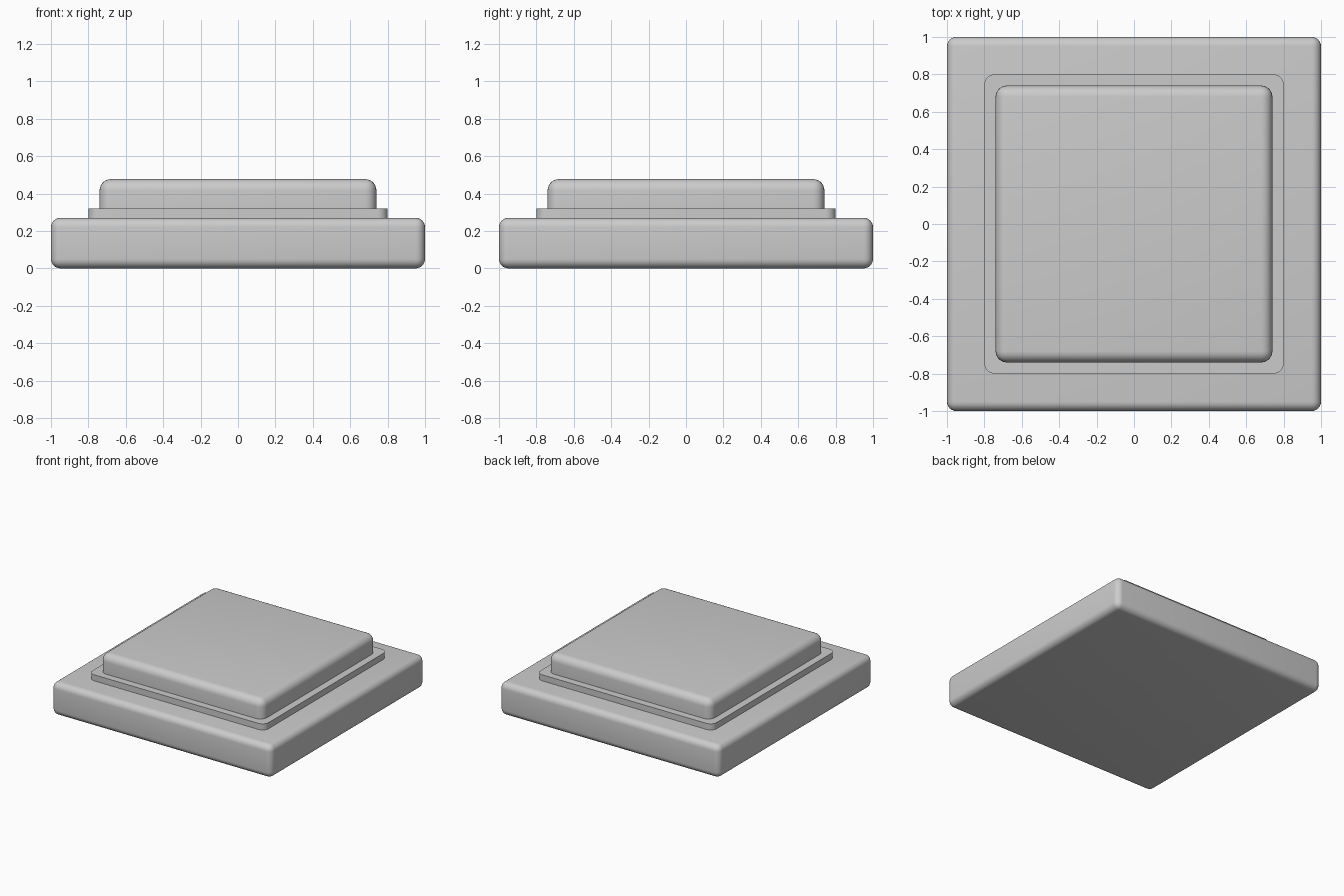
import bpy, bmesh
from math import radians

if "Cube" in bpy.data.objects:
    bpy.data.objects.remove(bpy.data.objects["Cube"])


def slab(name, half, z0, z1, radius, round_top, round_bottom):
    """Square slab with rounded upright corners and optional rounded rims."""
    bm = bmesh.new()
    bmesh.ops.create_cube(bm, size=1)
    for v in bm.verts:
        v.co.x *= 2 * half
        v.co.y *= 2 * half
        v.co.z = z1 if v.co.z > 0 else z0
    edges = []
    for e in bm.edges:
        a, b = (v.co.z for v in e.verts)
        upright = abs(a - b) > 1e-5
        top = not upright and abs(a - z1) < 1e-5
        if upright or (top and round_top) or (not upright and not top and round_bottom):
            edges.append(e)
    bmesh.ops.bevel(bm, geom=edges, offset=radius, offset_type='OFFSET',
                    segments=6, profile=0.5, affect='EDGES', clamp_overlap=True)
    bmesh.ops.recalc_face_normals(bm, faces=bm.faces)
    mesh = bpy.data.meshes.new(name)
    bm.to_mesh(mesh)
    bm.free()
    obj = bpy.data.objects.new(name, mesh)
    bpy.context.collection.objects.link(obj)
    bpy.ops.object.select_all(action='DESELECT')
    obj.select_set(True)
    bpy.context.view_layer.objects.active = obj
    bpy.ops.object.shade_smooth_by_angle(angle=radians(35))
    return obj


# Wide base, fully rounded
slab("base", 1.0, 0.0, 0.27, 0.05, True, True)
# Thin collar with crisp rims
slab("collar", 0.80, 0.27, 0.32, 0.055, False, False)
# Raised button with a rounded top
slab("button", 0.74, 0.32, 0.477, 0.06, True, False)
